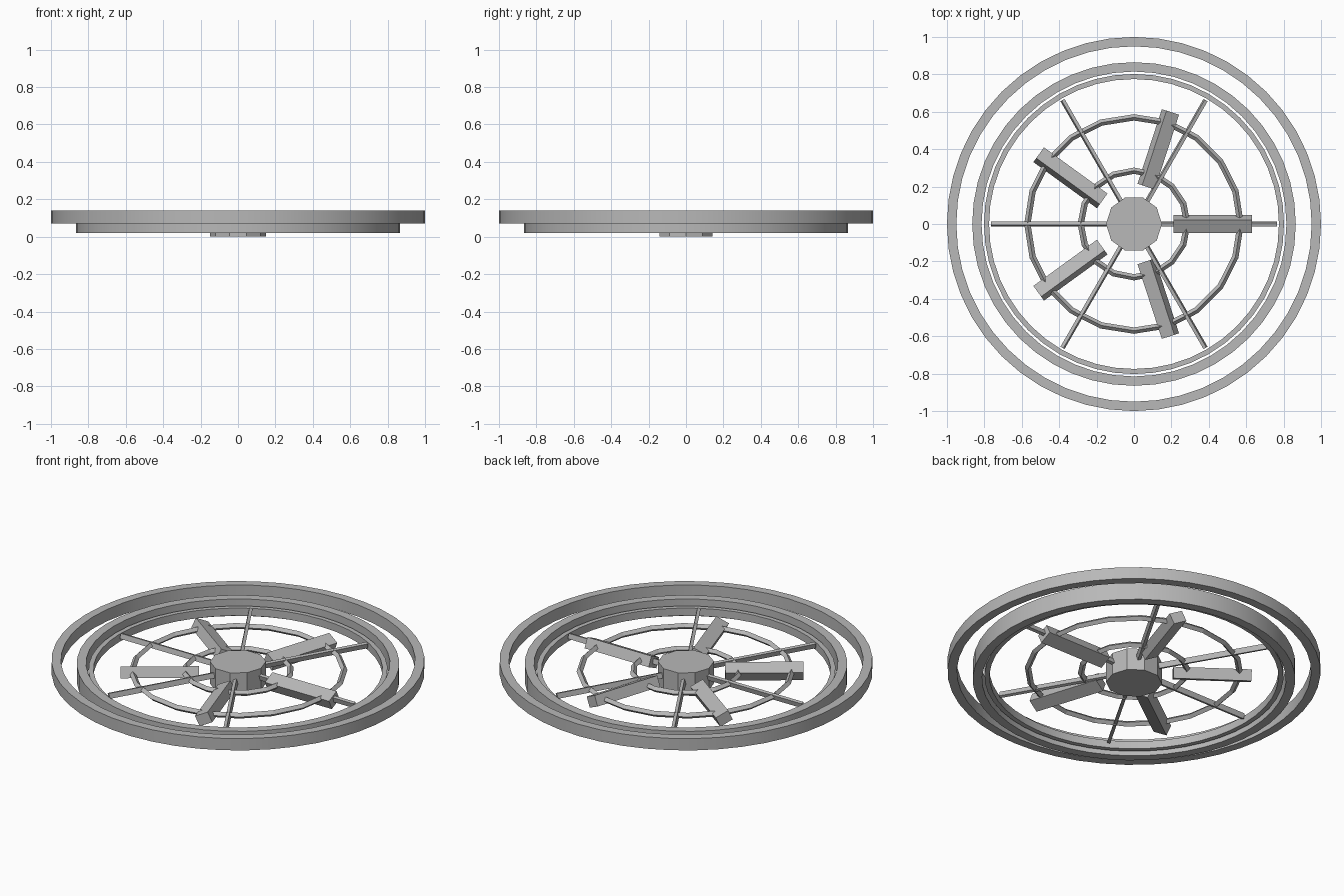
import bpy, bmesh, math
from mathutils import Matrix

cube = bpy.data.objects.get("Cube")
if cube:
    bpy.data.objects.remove(cube, do_unlink=True)

grey = bpy.data.materials.new("plain grey")
grey.use_nodes = True
grey.diffuse_color = (0.48, 0.48, 0.48, 1)
grey.node_tree.nodes["Principled BSDF"].inputs["Base Color"].default_value = grey.diffuse_color


def finish(name, bm, smooth=False):
    bmesh.ops.recalc_face_normals(bm, faces=bm.faces)
    mesh = bpy.data.meshes.new(name)
    bm.to_mesh(mesh)
    bm.free()
    mesh.materials.append(grey)
    obj = bpy.data.objects.new(name, mesh)
    bpy.context.collection.objects.link(obj)
    if smooth:
        bpy.ops.object.select_all(action='DESELECT')
        obj.select_set(True)
        bpy.context.view_layer.objects.active = obj
        bpy.ops.object.shade_smooth_by_angle(angle=math.radians(30))
    return obj


def lathe(name, profile, sides, smooth=False):
    """Sweep a closed (radius, height) profile around the z axis."""
    bm = bmesh.new()
    loops = []
    for i in range(sides):
        a = math.tau * i / sides
        loops.append([bm.verts.new((r * math.cos(a), r * math.sin(a), z)) for r, z in profile])
    n = len(profile)
    for i in range(sides):
        p, q = loops[i], loops[(i + 1) % sides]
        for k in range(n):
            bm.faces.new((p[k], q[k], q[(k + 1) % n], p[(k + 1) % n]))
    return finish(name, bm, smooth)


def band(name, inner, outer, bottom, top):
    return lathe(name, [(inner, bottom), (outer, bottom), (outer, top), (inner, top)], 48, True)


def radial_bar(name, start, end, width, height, z, roll, angle):
    """Box pointing outward from the centre, rolled about its own length."""
    bm = bmesh.new()
    place = (Matrix.Rotation(angle, 4, 'Z')
             @ Matrix.Translation(((start + end) / 2, 0, z))
             @ Matrix.Rotation(math.radians(roll), 4, 'X')
             @ Matrix.Diagonal((end - start, width, height, 1)))
    bmesh.ops.create_cube(bm, size=1, matrix=place)
    return finish(name, bm)


# Concentric rims
band("outer_rim", 0.95, 1.0, 0.07, 0.14)
band("middle_rim", 0.815, 0.865, 0.02, 0.12)
band("inner_rim", 0.775, 0.802, 0.04, 0.085)

# Thin hoops with a diamond section
for name, radius, sides in (("large_hoop", 0.57, 20), ("small_hoop", 0.285, 16)):
    t = 0.017
    lathe(name, [(radius - t, 0.075), (radius, 0.075 - t), (radius + t, 0.075), (radius, 0.075 + t)], sides)

# Faceted hub
bm = bmesh.new()
bmesh.ops.create_cone(bm, cap_ends=True, segments=10, radius1=0.15, radius2=0.15, depth=0.13,
                      matrix=Matrix.Translation((0, 0, 0.065)) @ Matrix.Rotation(math.radians(18), 4, 'Z'))
finish("hub", bm)

# Spokes
for i in range(6):
    radial_bar(f"spoke_{i + 1}", 0.1, 0.765, 0.018, 0.03, 0.077, 15, math.tau * i / 6)

# Tilted blades
for i in range(5):
    radial_bar(f"blade_{i + 1}", 0.21, 0.63, 0.078, 0.062, 0.07, 25, math.tau * i / 5)
